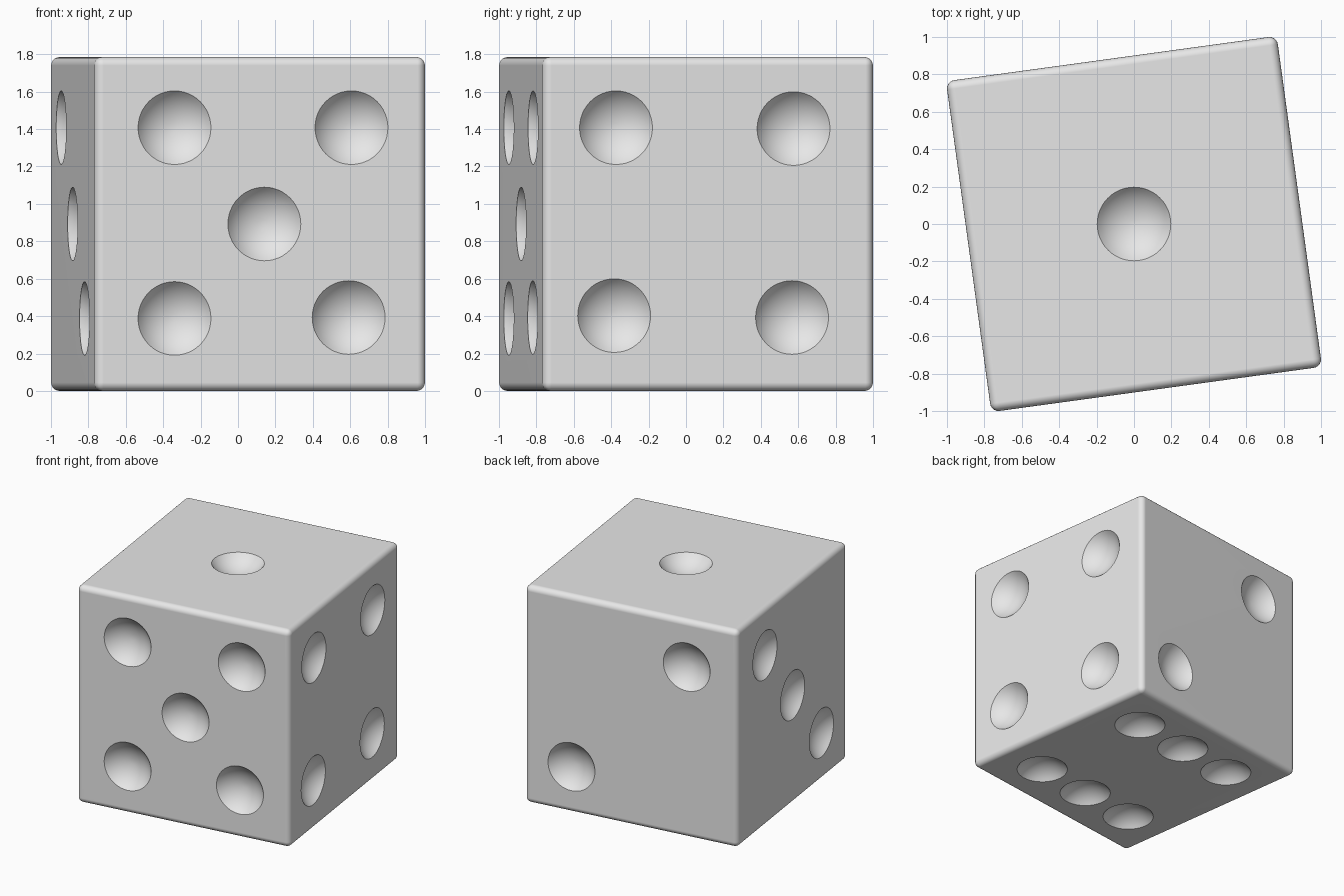
import bpy, bmesh, math
from mathutils import Matrix, Vector

cube = bpy.data.objects.get("Cube")
if cube:
    bpy.data.objects.remove(cube, do_unlink=True)

SIDE = 1.785
HALF = SIDE / 2
EDGE = 0.045      # rounding radius of the edges
RIM = 0.197       # radius of a pip at the surface
BALL = 0.25       # radius of the sphere that scoops a pip
LIFT = math.sqrt(BALL ** 2 - RIM ** 2)

# One flat colour
grey = bpy.data.materials.new("light_grey")
grey.use_nodes = True
colour = (0.8, 0.8, 0.8, 1)
grey.diffuse_color = colour
grey.node_tree.nodes["Principled BSDF"].inputs["Base Color"].default_value = colour


def make_object(name, bm):
    mesh = bpy.data.meshes.new(name)
    bm.to_mesh(mesh)
    bm.free()
    mesh.materials.append(grey)
    obj = bpy.data.objects.new(name, mesh)
    bpy.context.collection.objects.link(obj)
    return obj


# Rounded cube body
bm = bmesh.new()
bmesh.ops.create_cube(bm, size=SIDE)
bmesh.ops.bevel(bm, geom=bm.edges[:], offset=EDGE, segments=5, profile=0.5,
                affect='EDGES')
die = make_object("die_body", bm)

# Pips per face: outward normal, horizontal axis, vertical axis, positions
X, Y, Z = Vector((1, 0, 0)), Vector((0, 1, 0)), Vector((0, 0, 1))
faces = [
    (Z, X, Y, [(0, 0)]),
    (Y, X, Z, [(-0.465, 0.51), (0.5, -0.515)]),
    (-X, Y, Z, [(0.45, 0.515), (0, 0), (-0.47, -0.505)]),
    (X, Y, Z, [(-0.5, 0.515), (0.458, 0.51), (-0.51, -0.49), (0.45, -0.5)]),
    (-Y, X, Z, [(-0.465, 0.515), (0.49, 0.515), (0.02, 0),
                (-0.465, -0.505), (0.475, -0.5)]),
    (-Z, X, Y, [(u, v) for u in (-0.5, 0, 0.5) for v in (-0.515, 0.515)]),
]

# Spheres that scoop out the pips
bm = bmesh.new()
for normal, across, up, pips in faces:
    turn = normal.to_track_quat('Z', 'Y').to_matrix().to_4x4()
    for u, v in pips:
        centre = normal * (HALF + LIFT) + across * u + up * v
        bmesh.ops.create_uvsphere(bm, u_segments=48, v_segments=32, radius=BALL,
                                  matrix=Matrix.Translation(centre) @ turn)
cutter = make_object("pip_cutter", bm)
cutter.hide_render = True

# Cut the pips, then drop the cutter
cut = die.modifiers.new("pips", 'BOOLEAN')
cut.operation = 'DIFFERENCE'
cut.solver = 'EXACT'
cut.object = cutter
bpy.ops.object.select_all(action='DESELECT')
bpy.context.view_layer.objects.active = die
die.select_set(True)
bpy.ops.object.modifier_apply(modifier=cut.name)
bpy.data.objects.remove(cutter, do_unlink=True)

# Smooth edges and bowls, crisp rims, flat sides
bpy.ops.object.shade_smooth_by_angle(angle=math.radians(30))
weighted = die.modifiers.new("flat_sides", 'WEIGHTED_NORMAL')
weighted.keep_sharp = True

# Resting pose, turned slightly on the ground
die.location.z = HALF
die.rotation_euler.z = math.radians(7.8)
